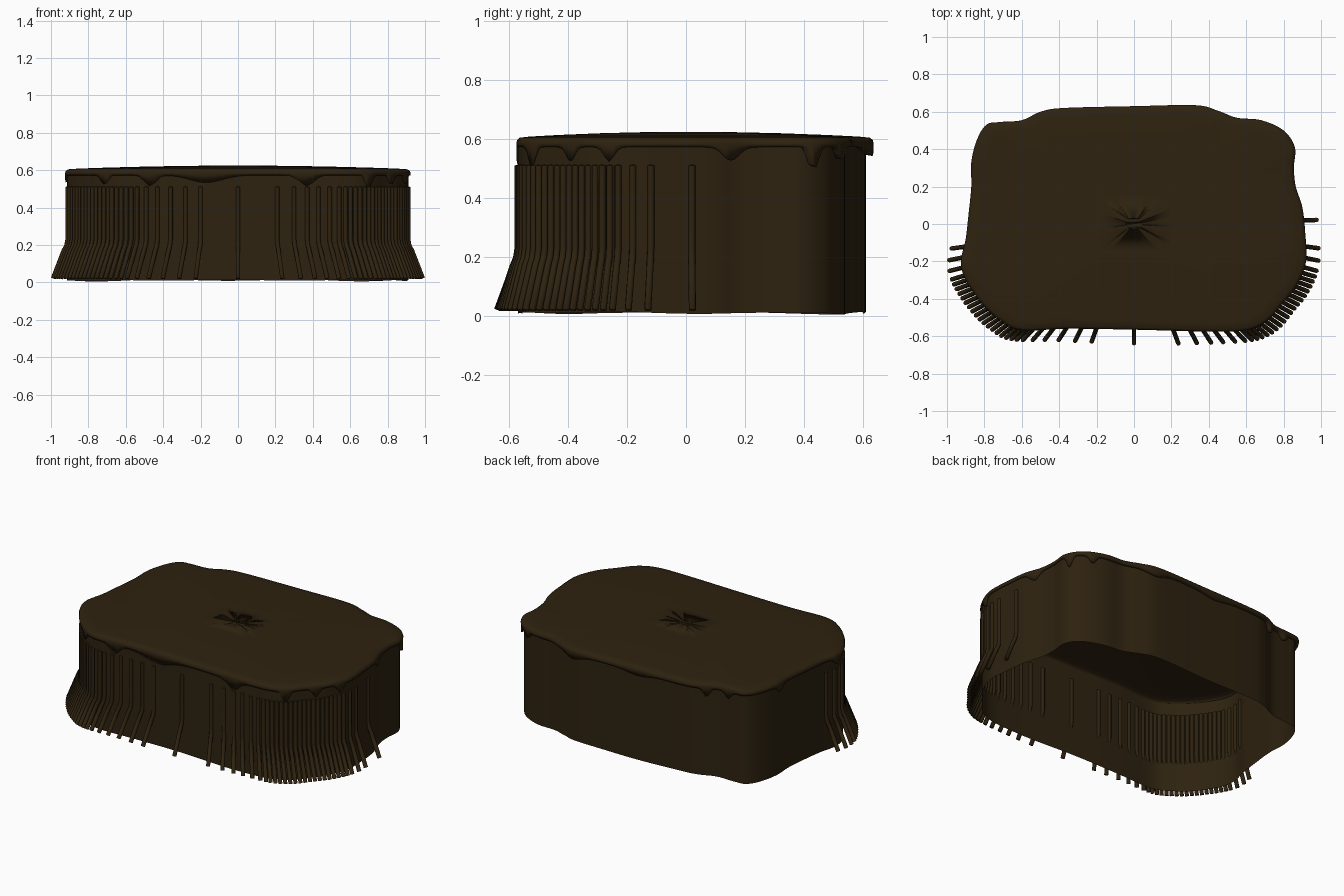
import bpy
import math
from mathutils import Vector

cube = bpy.data.objects.get("Cube")
if cube:
    bpy.data.objects.remove(cube)

# One dark brown for every part
brown = bpy.data.materials.new("dark_brown")
brown.use_nodes = True
colour = (0.027, 0.016, 0.005, 1)
brown.diffuse_color = colour
shader = brown.node_tree.nodes["Principled BSDF"]
shader.inputs["Base Color"].default_value = colour
shader.inputs["Roughness"].default_value = 0.8

# Plan outline of the top, clockwise from the back centre
PLAN = [(0, .63), (.33, .635), (.45, .605), (.55, .568), (.68, .555), (.8, .5),
        (.86, .41), (.855, .3), (.865, .2), (.9, .09), (.915, -.04), (.92, -.2),
        (.87, -.33), (.79, -.43), (.71, -.52), (.6, -.568), (.4, -.575), (0, -.565),
        (-.35, -.56), (-.6, -.568), (-.71, -.52), (-.81, -.43), (-.9, -.3),
        (-.925, -.2), (-.9, -.08), (-.885, .05), (-.87, .2), (-.87, .33),
        (-.84, .45), (-.79, .53), (-.72, .545), (-.6, .555), (-.5, .6), (-.38, .62)]


def smooth_loop(points, steps):
    """Closed spline through the given points."""
    pts = [Vector(p) for p in points]
    n = len(pts)
    loop = []
    for i in range(n):
        a, b, c, d = (pts[(i + k) % n] for k in (-1, 0, 1, 2))
        for s in range(steps):
            t = s / steps
            loop.append(0.5 * (2 * b + (c - a) * t + (2 * a - 5 * b + 4 * c - d) * t * t
                               + (3 * b - a - 3 * c + d) * t ** 3))
    return loop


def skin(name, rings, cap_end=False):
    """Join equal rings of points with quads and shade them smooth."""
    n = len(rings[0])
    verts = [p for ring in rings for p in ring]
    faces = []
    for r in range(len(rings) - 1):
        for i in range(n):
            j = (i + 1) % n
            faces.append((r * n + i, (r + 1) * n + i, (r + 1) * n + j, r * n + j))
    if cap_end:
        last = (len(rings) - 1) * n
        faces.append(tuple(last + i for i in range(n)))
    mesh = bpy.data.meshes.new(name)
    mesh.from_pydata(verts, [], faces)
    mesh.materials.append(brown)
    for p in mesh.polygons:
        p.use_smooth = True
    obj = bpy.data.objects.new(name, mesh)
    bpy.context.collection.objects.link(obj)
    return obj


outline = smooth_loop(PLAN, 9)
wall_line = [Vector((p.x * 0.987, p.y * (0.958 if p.y > 0 else 0.99))) for p in outline]

# Hollow wall with a gently wavy bottom edge
def wall_ring(z):
    return [(p.x, p.y, z) for p in wall_line]


hem = [(p.x, p.y, 0.012 + 0.007 * math.sin(9 * p.x + 2) * math.sin(8 * p.y + 1))
       for p in wall_line]
skin("side_wall", [hem] + [wall_ring(z) for z in (0.2, 0.4, 0.59)])

# Drips on the lip: x, y, half width, depth
DRIPS = [(-.72, -.52, .03, .05), (-.47, -.57, .04, .06), (-.17, -.56, .12, .04),
         (.37, -.57, .05, .06), (.7, -.52, .025, .07), (.82, -.39, .025, .05),
         (.9, -.26, .025, .05), (.9, .16, .04, .06), (.85, .44, .02, .07),
         (.75, .54, .025, .05), (.35, .63, .08, .03), (-.1, .63, .1, .02),
         (-.55, .58, .025, .05), (-.68, .55, .025, .04), (-.87, .3, .03, .04),
         (-.92, -.2, .03, .04)]


def lip_z(p):
    z = 0.573
    for x, y, width, depth in DRIPS:
        z -= depth * math.exp(-((p - Vector((x, y))).length / width) ** 2)
    return max(z, 0.5)


# Domed cover with a rounded rim and a dripping lip
def cover_ring(scale, z):
    return [(p.x * scale, p.y * scale, z) for p in outline]


rings = [[(w.x, w.y, lip_z(p) + 0.004) for p, w in zip(outline, wall_line)],
         [(p.x * 0.998, p.y * 0.998, lip_z(p)) for p in outline],
         cover_ring(1.0, 0.585), cover_ring(0.995, 0.597), cover_ring(0.98, 0.605)]
rings += [cover_ring(s, 0.625 - 0.019 * s * s) for s in (0.92, 0.75, 0.5, 0.25, 0.05)]
skin("top_cover", rings, cap_end=True)


# Bent sticks: upright against the wall, flaring outward near the ground
def nearest(x, y):
    target = Vector((x, y))
    return min(range(len(wall_line)), key=lambda i: (wall_line[i] - target).length)


def on_wall(x, y):
    """Point of the wall closest to the target, between outline samples."""
    i = nearest(x, y)
    target = Vector((x, y))
    best = None
    for j in (i - 1, i):
        a, b = wall_line[j], wall_line[(j + 1) % len(wall_line)]
        t = max(0, min(1, (target - a).dot(b - a) / (b - a).length_squared))
        q = a.lerp(b, t)
        if best is None or (q - target).length < (best - target).length:
            best = q
    return best


def spread(start, end, count):
    """Points at equal arc length along the wall."""
    i, j = sorted((nearest(*start), nearest(*end)))
    path = wall_line[i:j + 1]
    lengths = [0]
    for a, b in zip(path, path[1:]):
        lengths.append(lengths[-1] + (b - a).length)
    result = []
    for k in range(count):
        want = lengths[-1] * k / (count - 1)
        m = max(1, next(n for n, s in enumerate(lengths) if s >= want - 1e-6))
        t = (want - lengths[m - 1]) / (lengths[m] - lengths[m - 1])
        result.append(path[m - 1].lerp(path[m], t))
    return result


feet = [on_wall(x, -0.56) for x in (0, .21, .3, .37, .43, .49, .54,
                                    -.2, -.28, -.36, -.43, -.49, -.54)]
feet += [on_wall(0.9, y) for y in (.02, -.12, -.18, -.23)]
feet += [on_wall(-0.9, y) for y in (-.12, -.18, -.23)]
for side in (1, -1):
    feet += spread((side * 0.9, -0.27), (side * 0.58, -0.56), 18)

RADIUS = 0.012
SIDES = 8
for foot in feet:
    out = foot.normalized()
    across = Vector((-out.y, out.x))
    rings = []
    for z, reach in ((0.51, 0.0), (0.23, 0.0), (0.2, 0.006), (0.17, 0.02), (0.022, 0.078)):
        ring = []
        for k in range(SIDES):
            a = math.tau * k / SIDES
            p = foot + out * (reach + RADIUS * math.cos(a)) + across * RADIUS * math.sin(a)
            tilt = 0.005 * math.cos(a) if z < 0.2 else 0
            ring.append((p.x, p.y, z + tilt))
        rings.append(ring)
    stick = skin("stick", rings, cap_end=True)
    # Close the upper end too
    tip = [(foot.x, foot.y, 0.515)] * SIDES
    stick.name = "bent_stick"
    skin("stick_tip", [rings[0], tip])
